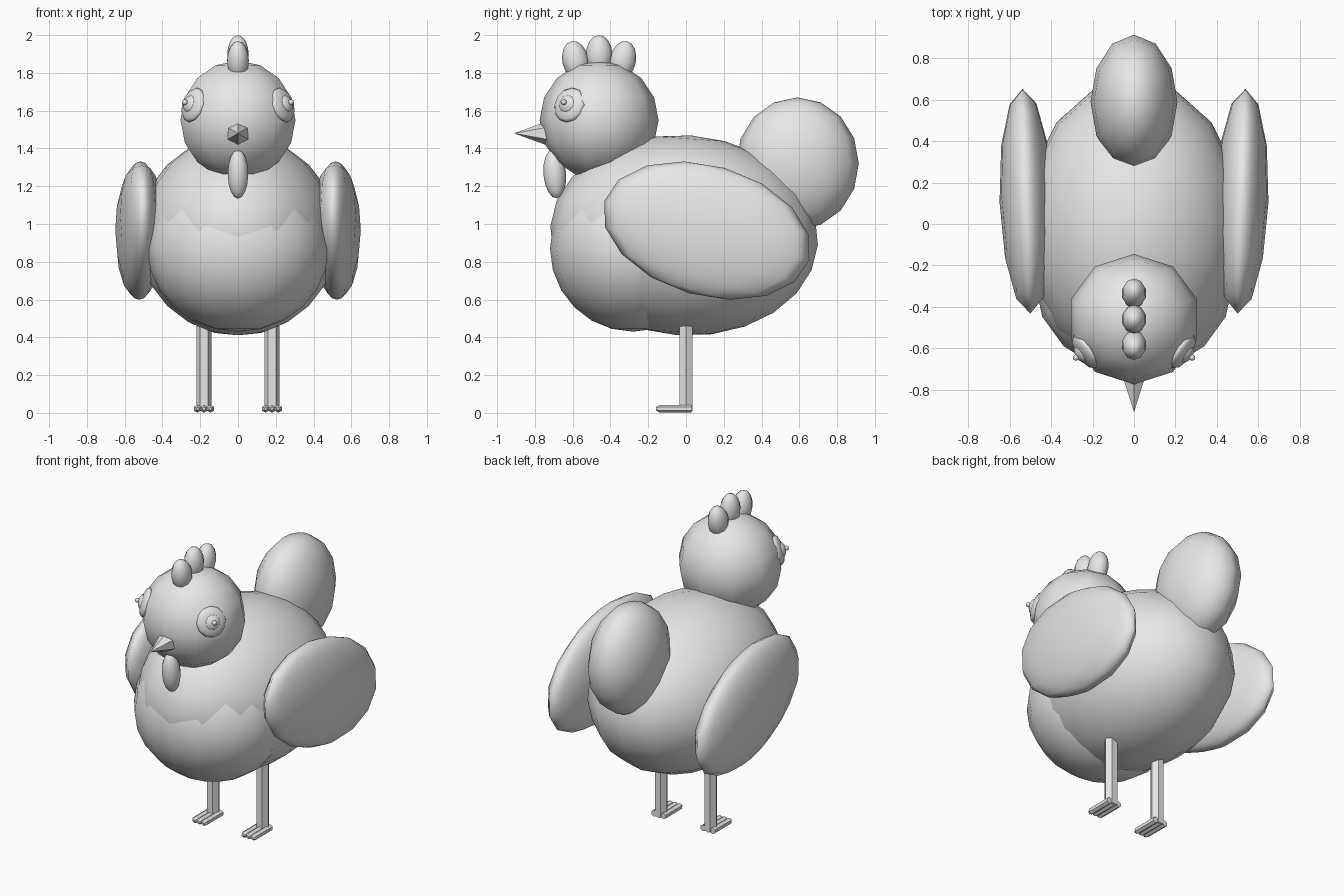
import bpy
from math import radians, pi
from mathutils import Vector

cube = bpy.data.objects.get("Cube")
if cube:
    bpy.data.objects.remove(cube, do_unlink=True)

grey = bpy.data.materials.new("plain_grey")
grey.use_nodes = True
grey.diffuse_color = (0.8, 0.8, 0.8, 1)
grey.node_tree.nodes["Principled BSDF"].inputs["Base Color"].default_value = (0.8, 0.8, 0.8, 1)


def finish(name, smooth=True):
    ob = bpy.context.object
    ob.name = name
    ob.data.materials.append(grey)
    if smooth:
        bpy.ops.object.shade_smooth()
    return ob


def ball(name, loc, size, rot=(0, 0, 0), segments=10, rings=8):
    bpy.ops.mesh.primitive_uv_sphere_add(segments=segments, ring_count=rings, radius=1,
                                         location=loc, rotation=rot)
    ob = finish(name)
    ob.scale = size
    return ob


def rod(name, loc, radius, depth, rot=(0, 0, 0), tip=None):
    bpy.ops.mesh.primitive_cone_add(vertices=6, radius1=radius, depth=depth, location=loc,
                                    radius2=radius if tip is None else tip, rotation=rot)
    return finish(name, smooth=False)


# Body and breast
ball("body", (0, -0.01, 0.94), (0.53, 0.71, 0.53), (radians(-4), 0, 0), 16, 12)
ball("breast", (0, -0.28, 0.87), (0.48, 0.44, 0.44), segments=16, rings=12)

# Head, beak, wattle and comb
ball("head", (0, -0.46, 1.55), (0.32, 0.315, 0.315))
rod("beak", (0, -0.80, 1.48), 0.08, 0.22, (pi / 2, 0, 0), tip=0)
ball("wattle", (0, -0.695, 1.265), (0.057, 0.06, 0.13), (radians(5), 0, 0))
for name, y, z, lean in (("front", -0.585, 1.865, 12), ("middle", -0.46, 1.895, 0), ("back", -0.335, 1.865, -12)):
    ball(name + "_comb_lobe", (0, y, z), (0.06, 0.07, 0.105), (radians(lean), 0, 0))

# Tail
ball("tail", (0, 0.59, 1.32), (0.21, 0.325, 0.35), segments=12)

for side, s in (("left", 1), ("right", -1)):
    # Wing, sloping down to the back
    ball(side + "_wing", (s * 0.52, 0.11, 0.965), (0.13, 0.565, 0.345),
         (radians(-16), 0, radians(-2 * s)), 12, 8)

    # Eye patch, eyeball and pupil stacked along the outward direction
    out = Vector((s * 0.80, -0.53, 0.27)).normalized()
    turn = out.to_track_quat("Z", "Y").to_euler()
    head = Vector((0, -0.46, 1.55))
    ball(side + "_eye_patch", head + out * 0.295, (0.095, 0.095, 0.035), turn, 12, 6)
    ball(side + "_eyeball", head + out * 0.305, (0.055, 0.055, 0.04), turn)
    ball(side + "_pupil", head + out * 0.35, (0.015, 0.015, 0.015), turn)

    # Leg and three toes
    x = s * 0.18
    bpy.ops.mesh.primitive_cylinder_add(vertices=6, radius=0.041, depth=0.45,
                                        location=(x, 0, 0.235), rotation=(0, 0, pi / 6))
    leg = finish(side + "_leg", smooth=False)
    for label, dx in (("inner", -0.034), ("middle", 0), ("outer", 0.034)):
        toe = x + s * dx
        rod(f"{side}_{label}_toe", (toe, -0.055, 0.022), 0.021, 0.17, (pi / 2, 0, 0))
        rod(f"{side}_{label}_toe_tip", (toe, -0.15, 0.022), 0.021, 0.02, (pi / 2, 0, 0), tip=0.008)
